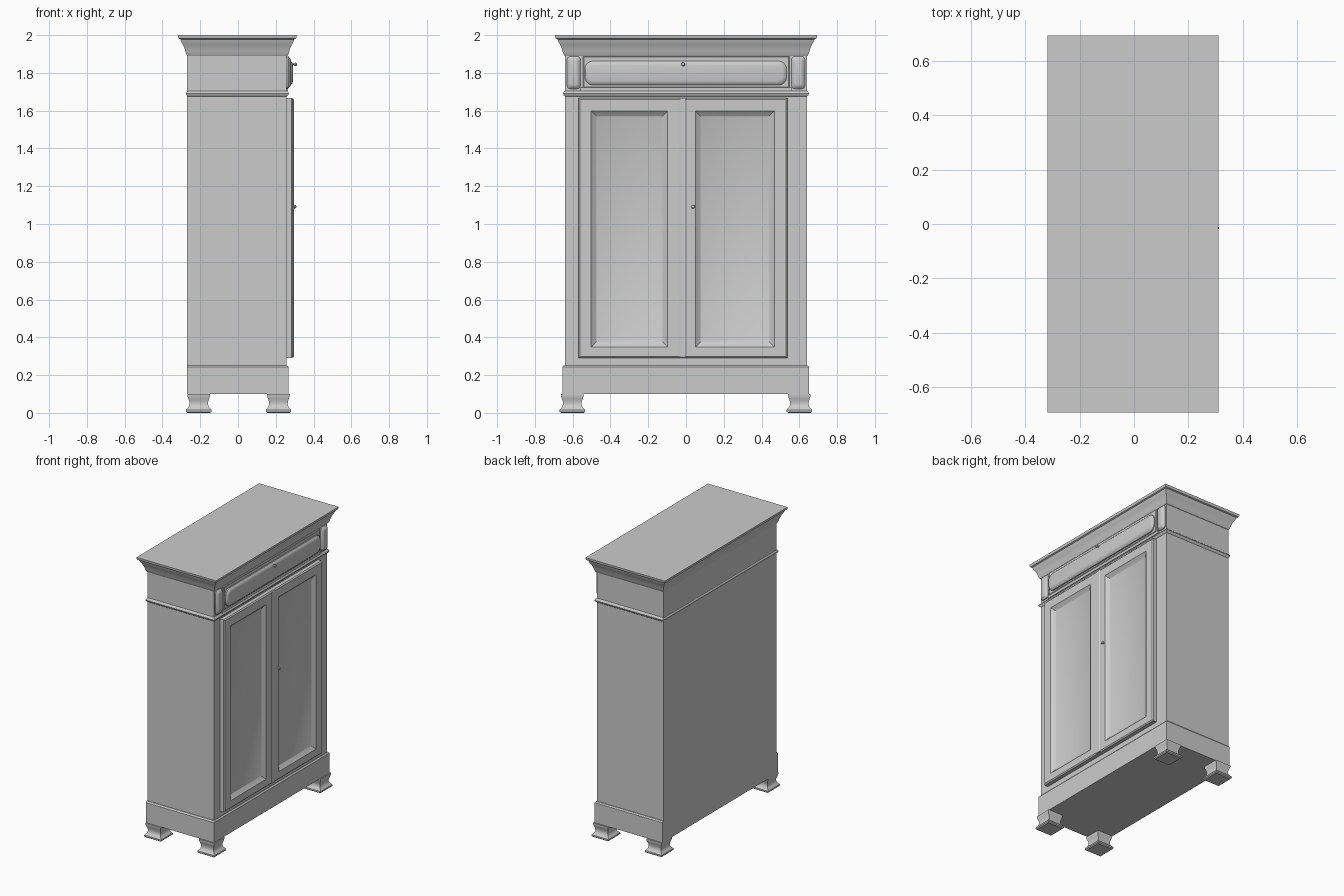
import bpy, bmesh, math
from mathutils import Vector

cube = bpy.data.objects.get("Cube")
if cube:
    bpy.data.objects.remove(cube, do_unlink=True)

mat = bpy.data.materials.new("plain_grey")
mat.use_nodes = True
GREY = (0.6, 0.6, 0.6, 1)
mat.diffuse_color = GREY
mat.node_tree.nodes["Principled BSDF"].inputs["Base Color"].default_value = GREY


def finish(name, bm):
    bmesh.ops.recalc_face_normals(bm, faces=bm.faces)
    mesh = bpy.data.meshes.new(name)
    bm.to_mesh(mesh)
    bm.free()
    mesh.materials.append(mat)
    ob = bpy.data.objects.new(name, mesh)
    bpy.context.collection.objects.link(ob)
    bpy.ops.object.select_all(action='DESELECT')
    ob.select_set(True)
    bpy.context.view_layer.objects.active = ob
    bpy.ops.object.shade_smooth_by_angle(angle=math.radians(32))
    return ob


def loft(name, rings):
    """Skin a list of equal-length point rings and cap both ends."""
    bm = bmesh.new()
    loops = [[bm.verts.new(p) for p in ring] for ring in rings]
    n = len(loops[0])
    for a, b in zip(loops, loops[1:]):
        for i in range(n):
            j = (i + 1) % n
            bm.faces.new((a[i], a[j], b[j], b[i]))
    bm.faces.new(loops[0])
    bm.faces.new(loops[-1])
    return finish(name, bm)


def flat_ring(x0, x1, y0, y1, z, g=0):
    """Horizontal rectangle grown by g."""
    return [(x0 - g, y0 - g, z), (x1 + g, y0 - g, z),
            (x1 + g, y1 + g, z), (x0 - g, y1 + g, z)]


def box(name, x0, x1, y0, y1, z0, z1):
    return loft(name, [flat_ring(x0, x1, y0, y1, z) for z in (z0, z1)])


def face_ring(x, y0, y1, z0, z1, inset=0, cut=0, steps=1):
    """Upright rectangle facing the doors, with optional rounded corners."""
    y0, y1, z0, z1 = y0 + inset, y1 - inset, z0 + inset, z1 - inset
    if not cut:
        return [(x, y0, z0), (x, y1, z0), (x, y1, z1), (x, y0, z1)]
    pts = []
    corners = ((y1, z0, -1, 1), (y1, z1, -1, -1), (y0, z1, 1, -1), (y0, z0, 1, 1))
    for k, (y, z, sy, sz) in enumerate(corners):
        for s in range(steps + 1):
            a = math.radians(90 * (k - 1 + s / steps))
            pts.append((x, y + sy * cut + cut * math.cos(a),
                        z + sz * cut + cut * math.sin(a)))
    return pts


# Carcass, plinth and waist moulding
box("carcass", -0.27, 0.258, -0.64, 0.64, 0.2, 1.92)
loft("plinth", [flat_ring(-0.27, 0.268, -0.654, 0.652, 0.1),
                flat_ring(-0.27, 0.268, -0.654, 0.652, 0.243),
                flat_ring(-0.27, 0.26, -0.645, 0.645, 0.252)])
waist = [(1.675, 0), (1.682, 0.008), (1.69, 0.011), (1.698, 0.008), (1.705, 0)]
loft("waist_moulding", [flat_ring(-0.265, 0.258, -0.64, 0.64, z, g) for z, g in waist])

# Cornice with a swept cove
cove = [(1.89, 0), (1.9, 0.006), (1.912, 0.01), (1.93, 0.015), (1.95, 0.024),
        (1.968, 0.034), (1.978, 0.037), (1.982, 0.046), (1.99, 0.05), (2, 0.05)]
loft("cornice", [flat_ring(-0.268, 0.261, -0.643, 0.643, z, g) for z, g in cove])

# Four square waisted feet
foot = [(0, 0.06), (0.006, 0.067), (0.016, 0.067), (0.03, 0.054), (0.045, 0.049),
        (0.06, 0.05), (0.075, 0.055), (0.09, 0.06), (0.1, 0.06)]
for depth, x in (("back", -0.208), ("front", 0.214)):
    for side, y in (("right", -0.602), ("left", 0.6)):
        loft(f"foot_{depth}_{side}", [flat_ring(x, x, y, y, z, g) for z, g in foot])

# Doors with sloping frames around sunken panels
doors = (("door_right", -0.57, -0.018, -0.472, -0.127),
         ("door_left", -0.018, 0.537, 0.08, 0.438))
for name, y0, y1, p0, p1 in doors:
    outer = (y0, y1, 0.29, 1.667)
    inner = (p0, p1, 0.378, 1.568)
    loft(name, [face_ring(0.25, *outer), face_ring(0.284, *outer),
                face_ring(0.291, *outer, 0.008), face_ring(0.291, *inner, -0.03),
                face_ring(0.286, *inner, -0.024), face_ring(0.272, *inner, -0.004),
                face_ring(0.27, *inner)])

# Strip covering the joint between the doors
strip = (-0.035, 0.002, 0.292, 1.665)
loft("door_joint_strip", [face_ring(0.28, *strip), face_ring(0.292, *strip),
                          face_ring(0.296, *strip, 0.006)])

# Drawer with a raised, round-cornered field
drawer = (-0.545, 0.547, 1.722, 1.888)
loft("drawer_front", [face_ring(0.25, *drawer), face_ring(0.267, *drawer),
                      face_ring(0.27, *drawer, 0.004)])
field = (-0.536, 0.533, 1.735, 1.863)
loft("drawer_field", [face_ring(0.26, *field, 0, 0.045, 5),
                      face_ring(0.278, *field, 0, 0.045, 5),
                      face_ring(0.288, *field, 0.01, 0.038, 5),
                      face_ring(0.291, *field, 0.022, 0.03, 5)])

# Small bead under the drawer
box("drawer_rail", 0.25, 0.266, -0.56, 0.56, 1.703, 1.722)

# Pilasters beside the drawer
for name, y in (("pilaster_right", -0.594), ("pilaster_left", 0.594)):
    shape = (y - 0.036, y + 0.036, 1.715, 1.888)
    loft(name, [face_ring(0.25, *shape, 0, 0.02, 3), face_ring(0.264, *shape, 0, 0.02, 3),
                face_ring(0.277, *shape, 0.012, 0.014, 3),
                face_ring(0.28, *shape, 0.02, 0.01, 3)])


# Turned knobs
def knob(name, x, y, z):
    profile = [(0, 0.005), (0.012, 0.004), (0.014, 0.008), (0.019, 0.01),
               (0.024, 0.008), (0.027, 0.003)]
    loft(name, [[(x + d, y + r * math.cos(i * math.pi / 6), z + r * math.sin(i * math.pi / 6))
                 for i in range(12)] for d, r in profile])


knob("drawer_knob", 0.285, -0.015, 1.845)
knob("door_knob", 0.282, 0.038, 1.092)
